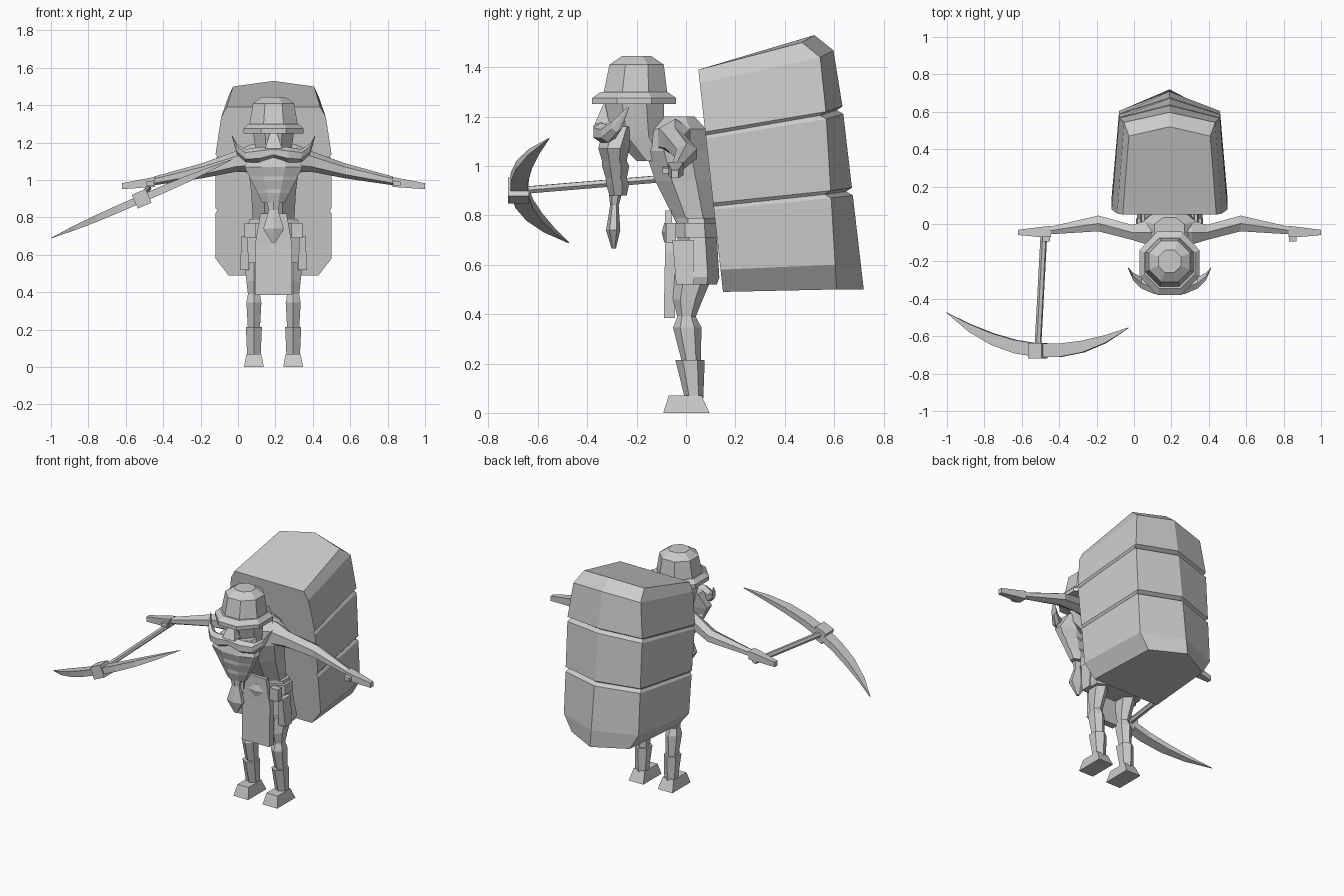
import bpy, bmesh, math
from mathutils import Vector

default_cube = bpy.data.objects.get("Cube")
if default_cube:
    bpy.data.objects.remove(default_cube, do_unlink=True)

GREY = (.6, .6, .6, 1)
material = bpy.data.materials.new("plain grey")
material.use_nodes = True
material.diffuse_color = GREY
material.node_tree.nodes["Principled BSDF"].inputs["Base Color"].default_value = GREY
MIDDLE = .19  # the figure stands off centre because of the tool


def ring(centre, side, depth, count):
    """Polygon around a centre, reaching as far as its two half extents."""
    reach = 1 / math.cos(math.pi / count)
    angles = [(i + .5) * math.tau / count for i in range(count)]
    return [Vector(centre) + reach * (Vector(side) * math.cos(angle) + Vector(depth) * math.sin(angle))
            for angle in angles]


def loft(name, rings, origin=MIDDLE, mirror=False):
    """Skin a row of rings, cap both ends and mirror the part if it is a pair."""
    bm = bmesh.new()
    loops = [[bm.verts.new(point) for point in points] for points in rings]
    for low, high in zip(loops, loops[1:]):
        for i in range(len(low)):
            bm.faces.new((low[i - 1], low[i], high[i], high[i - 1]))
    bm.faces.new(loops[0])
    bm.faces.new(loops[-1])
    bmesh.ops.recalc_face_normals(bm, faces=bm.faces)
    mesh = bpy.data.meshes.new(name)
    bm.to_mesh(mesh)
    bm.free()
    mesh.materials.append(material)
    part = bpy.data.objects.new(name, mesh)
    part.location.x = origin
    bpy.context.collection.objects.link(part)
    if mirror:
        part.modifiers.new("Mirror", 'MIRROR').use_mirror_merge = False


def tower(name, rows, count=8, offset=0, mirror=False):
    """Upright part; each row gives height, front, back and half width."""
    loft(name, [ring((offset, (front + back) / 2, height), (half, 0, 0), (0, (back - front) / 2, 0), count)
                for height, front, back, half in rows], mirror=mirror)


def limb(name, rows, count=6):
    """Paired sideways part; each row gives a centre, half depth and half height."""
    loft(name, [ring(centre, (0, depth, 0), (0, 0, height), count)
                for centre, depth, height in rows], mirror=True)


# Backpack: one leaning bundle with a ridge at the back, pinched by two straps
def pack_outline(along, half, inset):
    front = Vector((0, .15, .49)).lerp(Vector((0, .05, 1.39)), along)
    side = Vector((0, .61 - inset, .5)).lerp(Vector((0, .55 - inset, 1.5)), along)
    ridge = Vector((0, .72 - inset, .5)).lerp(Vector((0, .6 - inset, 1.53)), along)
    right, left = Vector((-half, 0, 0)), Vector((half, 0, 0))
    return [front + right, front + left, side + left * .87, ridge, side + right * .87]


PACK_HALF = .31
pack = [(0, .24, 0), (.1, PACK_HALF, 0)]
for strap in (.37, .69):
    pack += [(strap, PACK_HALF, 0), (strap + .015, .3, .025), (strap + .03, PACK_HALF, 0)]
pack += [(.94, .28, .01), (1, .25, .08)]
loft("backpack", [pack_outline(*row) for row in pack])

# Helmet and head
tower("helmet_brim", [(1.25, -.38, -.04, .16), (1.275, -.38, -.04, .16), (1.3, -.345, -.075, .135)])
tower("helmet_dome", [(1.29, -.335, -.075, .13), (1.41, -.31, -.09, .11), (1.445, -.26, -.14, .06)])
tower("head", [(1.02, -.2, -.06, .07), (1.12, -.3, -.09, .09), (1.26, -.33, -.09, .11)])
tower("nose", [(1.17, -.37, -.3, .045), (1.25, -.335, -.3, .02)], count=4)

# Beard: stacked tiers that flare upward, ending below in a braid
beard = []
for tier in range(3):
    base, half, front = .88 + .07 * tier, .06 + .035 * tier, -.31 - .015 * tier
    beard += [(base, front, -.24, half), (base + .05, front - .015, -.23, half + .025)]
beard.append((1.16, -.335, -.2, .11))
tower("beard", beard)
tower("braid", [(.665, -.3, -.285, .01), (.74, -.32, -.27, .055), (.84, -.305, -.275, .025),
                (.9, -.31, -.26, .04)], count=6)
limb("moustache", [((0, -.345, 1.15), .03, .025), ((.08, -.345, 1.135), .03, .035),
                   ((.15, -.315, 1.13), .03, .03), ((.195, -.28, 1.165), .02, .025),
                   ((.222, -.235, 1.235), .003, .004)])

# Body and clothing
tower("torso", [(.77, -.04, .12, .11), (.94, -.125, .11, .12), (1.06, -.165, .095, .135),
                (1.15, -.14, .08, .14), (1.2, -.09, .035, .08)])
tower("tunic_skirt", [(.52, -.015, .125, .165), (.55, -.025, .135, .175), (.79, -.04, .12, .13)])
tower("belt", [(.71, -.06, .135, .155), (.77, -.06, .13, .15)])
tower("belt_buckle", [(.69, -.085, -.05, .04), (.73, -.095, -.05, .055), (.77, -.085, -.05, .04)], count=6)
tower("apron", [(.385, -.09, -.045, .1), (.65, -.085, -.045, .1), (.82, -.085, -.06, .07)], count=4)
tower("belt_clip", [(.69, -.08, -.04, .03), (.77, -.08, -.04, .03)], count=4, offset=.125, mirror=True)
tower("hanging_strap", [(.52, -.04, .03, .025), (.7, -.055, .03, .015)], count=4, offset=.155, mirror=True)

# Arms and hands
limb("arm", [((.05, -.04, 1.1), .08, .08), ((.12, -.045, 1.115), .065, .065),
             ((.2, -.045, 1.1), .04, .048), ((.38, .003, 1.05), .042, .035),
             ((.64, -.035, .995), .02, .02)])
limb("hand", [((.635, -.04, .99), .03, .027), ((.69, -.043, .983), .027, .023),
              ((.81, -.045, .967), .014, .016)], count=4)
limb("thumb", [((.64, -.075, .985), .018, .013), ((.68, -.08, .98), .015, .011)], count=4)

# Legs and boots
STANCE = .105
tower("leg", [(.2, -.01, .055, .032), (.345, -.045, .055, .04), (.39, -.03, .035, .032),
              (.46, -.045, .06, .04), (.56, -.035, .1, .05)], count=6, offset=STANCE, mirror=True)
tower("boot", [(.06, 0, .065, .036), (.215, -.035, .068, .043)], count=6, offset=STANCE, mirror=True)
tower("foot", [(0, -.092, .095, .053), (.07, -.07, .063, .04)], count=4, offset=STANCE, mirror=True)

# Pickaxe: a curved blade that thins toward both tips, with socket and handle
CENTRE = Vector((-.515, 0, .9))
ALONG = Vector((.92, 0, .4)).normalized()
ACROSS = ALONG.cross((0, -1, 0))


def blade_ring(step):
    curve = -.675 + .16 * step * step - .04 * step
    taper = max(.06, 1 - abs(step) ** 3)
    centre = CENTRE + ALONG * step * .53 + Vector((0, curve, 0))
    return ring(centre, ACROSS * .02 * taper, (0, .036 * taper, 0), 4)


loft("pick_blade", [blade_ring(i / 4) for i in range(-4, 5)], origin=0)
socket = CENTRE + Vector((0, -.678, 0))
loft("pick_socket", [ring(socket + ALONG * end, ACROSS * .04, (0, .042, 0), 4)
                     for end in (-.04, .04)], origin=0)
loft("pick_handle", [ring(centre, ALONG * .016, ACROSS * .014, 6)
                     for centre in (socket, (-.48, -.02, .955))], origin=0)
